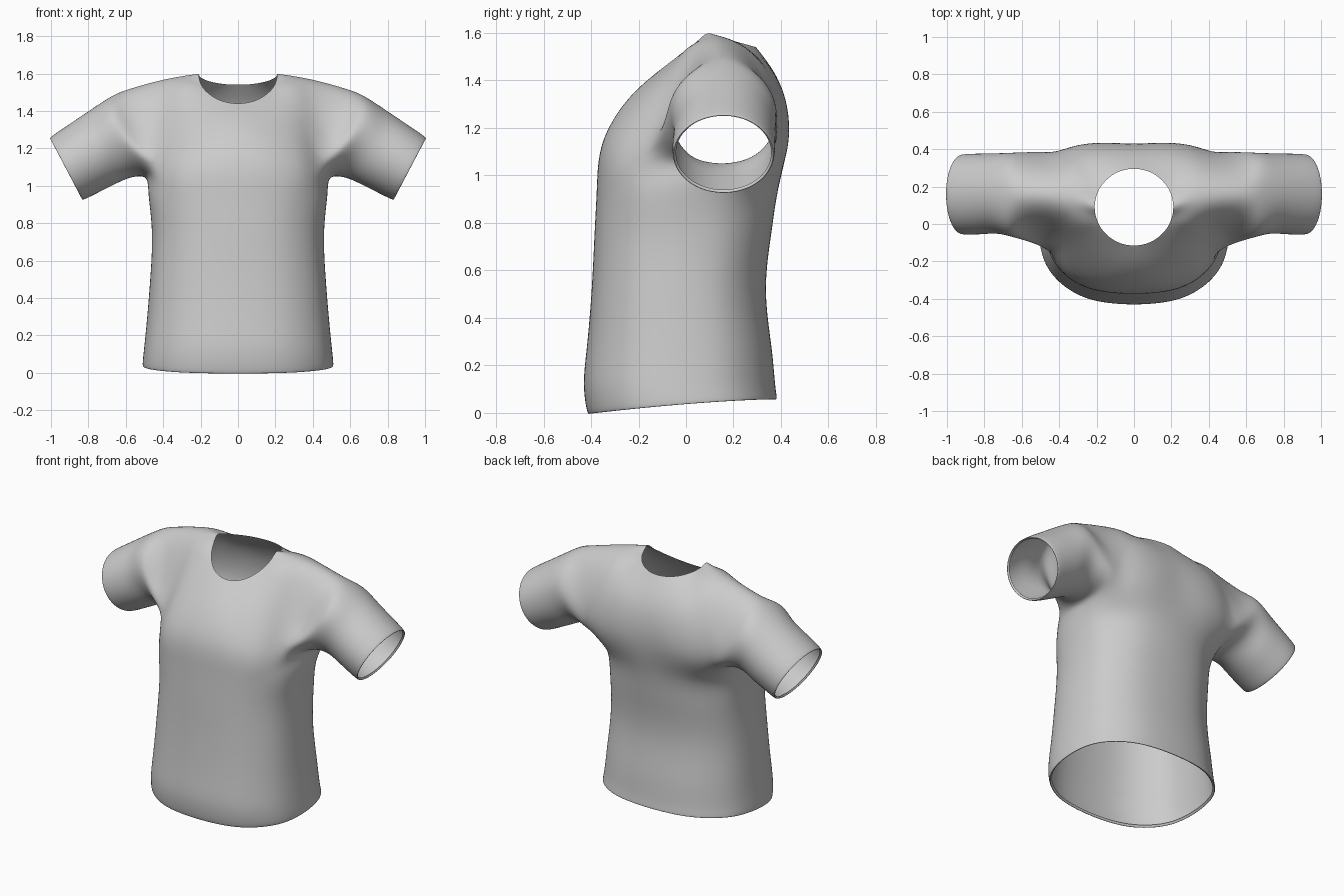
import bpy, bmesh
from math import sin, cos, radians, copysign
from mathutils import Vector

if "Cube" in bpy.data.objects:
    bpy.data.objects.remove(bpy.data.objects["Cube"])

bm = bmesh.new()
cache = {}


def vert(p):
    key = tuple(round(c, 4) + 0.0 for c in p)
    if key not in cache:
        cache[key] = bm.verts.new(key)
    return cache[key]


def bridge(a, b, closed=False):
    """Quads between two equal loops, plus their mirror image."""
    n = len(a)
    for i in range(n if closed else n - 1):
        j = (i + 1) % n
        quad = (a[i], a[j], b[j], b[i])
        bm.faces.new([vert(p) for p in quad])
        bm.faces.new([vert((-x, y, z)) for x, y, z in reversed(quad)])


# neckline: circle from above, dipping at the front
neck = []
for t in (0, 18, 36, 54, 66, 78, 90, 102, 114, 126, 144, 162, 180):
    s, c = sin(radians(t)), cos(radians(t))
    z = 1.44 + .158 * (1 - c) if t <= 90 else 1.54 + .058 * (1 + c)
    neck.append((.21 * s, .09 - .205 * c, z))

# yoke: half loop from front centre over the shoulder to back centre
yoke = [(0, -.245, 1.32), (.12, -.225, 1.325), (.235, -.165, 1.35), (.31, -.08, 1.41),
        (.345, -.01, 1.485), (.37, .065, 1.545), (.385, .14, 1.567), (.375, .22, 1.55),
        (.355, .30, 1.49), (.315, .355, 1.42), (.23, .39, 1.385), (.12, .402, 1.37),
        (0, .402, 1.37)]

# loop where sleeve and body part
split = [(0, -.35, 1.14), (.17, -.335, 1.14), (.33, -.27, 1.13), (.44, -.155, 1.13),
         (.50, -.065, 1.25), (.55, .03, 1.43), (.58, .15, 1.52), (.56, .28, 1.45),
         (.51, .36, 1.30), (.45, .378, 1.13), (.33, .41, 1.13), (.18, .432, 1.14),
         (0, .427, 1.15)]
armpit = [(.475, -.05, 1.065), (.495, .13, 1.04), (.485, .28, 1.065)]
bridge(neck, yoke)
bridge(yoke, split)


# body: squarish oval half loops
def body_ring(z, a, yf, yb, hem=None):
    ring = []
    for i in range(11):
        s, c = sin(radians(18 * i)), cos(radians(18 * i))
        x = 0 if i in (0, 10) else a * s ** .833
        y = (yf + yb) / 2 - (yb - yf) / 2 * copysign(abs(c) ** .833, c)
        if hem is not None:
            z = hem + .06 - .055 * ((yb - y) / (yb - yf)) ** 1.5
        ring.append((x, y, z))
    return ring


rings = [split[:4] + armpit + split[9:],
         body_ring(.95, .478, -.375, .39),
         body_ring(.76, .46, -.385, .36),
         body_ring(.52, .468, -.397, .336),
         body_ring(.28, .487, -.417, .36),
         body_ring(.12, .503, -.43, .375),
         body_ring(0, .509, -.415, .382, .0),
         body_ring(0, .494, -.40, .367, .005)]
for a, b in zip(rings, rings[1:]):
    bridge(a, b)


# sleeve: loops set by top point, bottom point and depth range
def sleeve_ring(top, bottom, yf, yb):
    t, b = Vector((top[0], 0, top[1])), Vector((bottom[0], 0, bottom[1]))
    ring = []
    for i in range(10):
        f = radians(108 - 36 * i)
        p = (t + b) / 2 + (t - b) / 2 * cos(f)
        p.y = (yf + yb) / 2 - (yb - yf) / 2 * sin(f)
        ring.append(tuple(p))
    return ring


rings = [split[3:10] + armpit[::-1],
         sleeve_ring((.68, 1.473), (.575, 1.043), -.075, .382),
         sleeve_ring((.79, 1.405), (.67, 1.003), -.052, .378),
         sleeve_ring((.90, 1.33), (.755, .96), -.055, .376),
         sleeve_ring((.998, 1.262), (.826, .927), -.055, .372),
         sleeve_ring((.99, 1.252), (.83, .94), -.042, .359)]
for a, b in zip(rings, rings[1:]):
    bridge(a, b, True)

bmesh.ops.recalc_face_normals(bm, faces=bm.faces)
if sum(f.normal.dot(f.calc_center_median() - Vector((0, 0, .8))) for f in bm.faces) < 0:
    bmesh.ops.reverse_faces(bm, faces=bm.faces)
mesh = bpy.data.meshes.new("shirt")
bm.to_mesh(mesh)
bm.free()
shirt = bpy.data.objects.new("shirt", mesh)
bpy.context.collection.objects.link(shirt)
for poly in mesh.polygons:
    poly.use_smooth = True
sub = shirt.modifiers.new("smooth_cloth", 'SUBSURF')
sub.levels = sub.render_levels = 3

# push the cage out so that the smoothed cloth passes through the points
targets = [v.co.copy() for v in mesh.vertices]
for _ in range(5):
    bpy.context.view_layer.update()
    ev = shirt.evaluated_get(bpy.context.evaluated_depsgraph_get())
    fitted = [ev.data.vertices[i].co.copy() for i in range(len(targets))]
    for v, goal, got in zip(mesh.vertices, targets, fitted):
        v.co += (goal - got) * .8
    mesh.update()
    shirt.update_tag()
